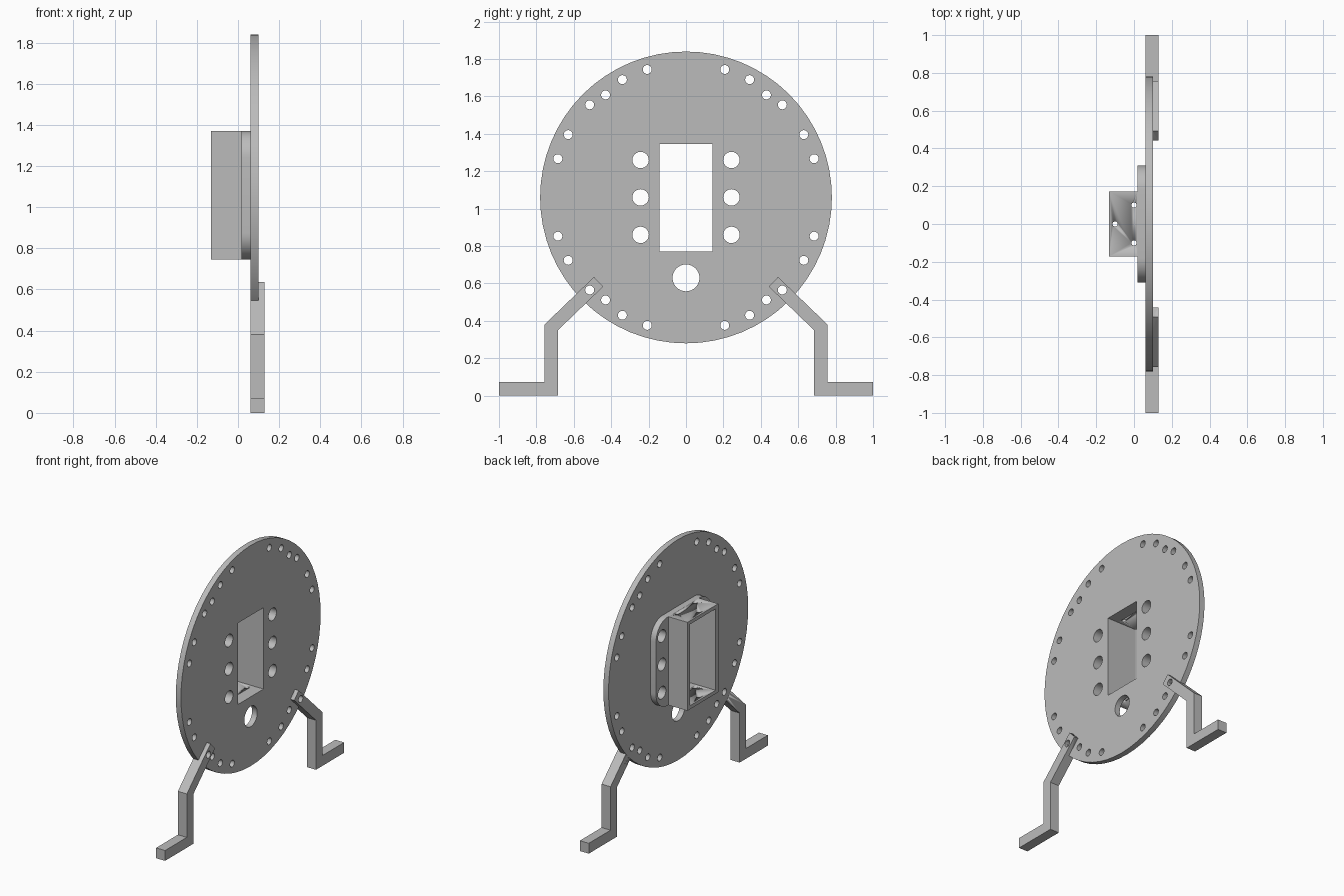
import bpy, math
from mathutils import Matrix

cube = bpy.data.objects.get("Cube")
if cube:
    bpy.data.objects.remove(cube)

grey = bpy.data.materials.new("plain_grey")
grey.use_nodes = True
colour = (0.5, 0.5, 0.5, 1)
grey.diffuse_color = colour
grey.node_tree.nodes["Principled BSDF"].inputs["Base Color"].default_value = colour

# Drawing plane (u, v) -> world (y, z), extruded along x
SIDEWAYS = Matrix(((0, 0, 1, 0), (1, 0, 0, 0), (0, 1, 0, 0), (0, 0, 0, 1)))
UPRIGHT = Matrix.Identity(4)


def circle(u, v, r, n=24):
    return [(u + r * math.cos(math.tau * i / n), v + r * math.sin(math.tau * i / n))
            for i in range(n)]


def rect(half_w, low, high):
    return [(-half_w, low), (half_w, low), (half_w, high), (-half_w, high)]


def rounded_rect(half_w, low, high, r, steps=10):
    points = []
    for k, (su, v) in enumerate(((1, high - r), (-1, high - r), (-1, low + r), (1, low + r))):
        for i in range(steps + 1):
            a = (k + i / steps) * math.pi / 2
            points.append((su * (half_w - r) + r * math.cos(a), v + r * math.sin(a)))
    return points


def plate(name, loops, start, end, frame=SIDEWAYS):
    """Extrude an outline, with any further loops as holes, into a solid."""
    curve = bpy.data.curves.new(name, 'CURVE')
    curve.dimensions = '2D'
    curve.fill_mode = 'BOTH'
    curve.extrude = (end - start) / 2
    for loop in loops:
        spline = curve.splines.new('POLY')
        spline.points.add(len(loop) - 1)
        for p, (u, v) in zip(spline.points, loop):
            p.co = (u, v, 0, 1)
        spline.use_cyclic_u = True
    obj = bpy.data.objects.new(name, curve)
    bpy.context.collection.objects.link(obj)
    bpy.ops.object.select_all(action='DESELECT')
    obj.select_set(True)
    bpy.context.view_layer.objects.active = obj
    bpy.ops.object.convert(target='MESH')
    obj = bpy.context.object
    obj.name = name
    obj.data.transform(frame @ Matrix.Translation((0, 0, (start + end) / 2)))
    bpy.ops.object.mode_set(mode='EDIT')
    bpy.ops.mesh.select_all(action='SELECT')
    bpy.ops.mesh.remove_doubles(threshold=0.0002)
    bpy.ops.mesh.normals_make_consistent(inside=False)
    bpy.ops.object.mode_set(mode='OBJECT')
    obj.data.materials.clear()
    obj.data.materials.append(grey)
    bpy.ops.object.shade_smooth_by_angle(angle=math.radians(30))
    return obj


def cut(obj, cutter):
    mod = obj.modifiers.new("cut", 'BOOLEAN')
    mod.operation = 'DIFFERENCE'
    mod.solver = 'EXACT'
    mod.object = cutter
    bpy.context.view_layer.objects.active = obj
    bpy.ops.object.modifier_apply(modifier=mod.name)
    bpy.data.objects.remove(cutter)


MID = 1.06
BACK, FACE = 0.06, 0.10
window = rect(0.142, 0.77, 1.345)
mount_holes = [circle(s * 0.243, MID + dz, 0.044) for s in (-1, 1) for dz in (-0.2, 0, 0.2)]

# Round panel with rim holes, cable hole and window
rim_spots = [(0.207, 0.684), (0.34, 0.63), (0.43, 0.548),
             (0.515, 0.495), (0.63, 0.336), (0.685, 0.207)]
rim_holes = [circle(su * u, MID + sv * v, 0.024, 16)
             for u, v in rim_spots for su in (-1, 1) for sv in (-1, 1)]
plate("round_panel", [circle(0, MID, 0.78, 64), window, circle(0, 0.63, 0.072, 32)]
      + mount_holes + rim_holes, BACK, FACE)

# Rounded flange behind the panel
plate("mounting_flange", [rounded_rect(0.31, 0.745, 1.37, 0.13), window] + mount_holes,
      0.018, BACK)

# Open box sleeve with screw holes in its top and bottom walls
sleeve = plate("box_sleeve", [rect(0.172, 0.745, 1.37), window], -0.132, 0.018)
cut(sleeve, plate("screw_cutter", [circle(x, y, 0.014, 16) for x, y in
                                   ((-0.1, 0), (0, 0.1), (0, -0.1))], 0.5, 1.6, UPRIGHT))

# Bent legs, notched to sit over the panel edge
leg_outline = [(1, 0), (0.685, 0), (0.685, 0.35), (0.443, 0.583),
               (0.492, 0.635), (0.757, 0.38), (0.757, 0.073), (1, 0.073)]
for side, s in (("left", 1), ("right", -1)):
    loops = [leg_outline, circle(0.515, MID - 0.495, 0.024, 16)]
    leg = plate(side + "_leg", [[(s * u, v) for u, v in loop] for loop in loops], BACK, 0.13)
    cut(leg, plate("notch_cutter", [circle(0, MID, 0.78, 64)], 0, FACE))
